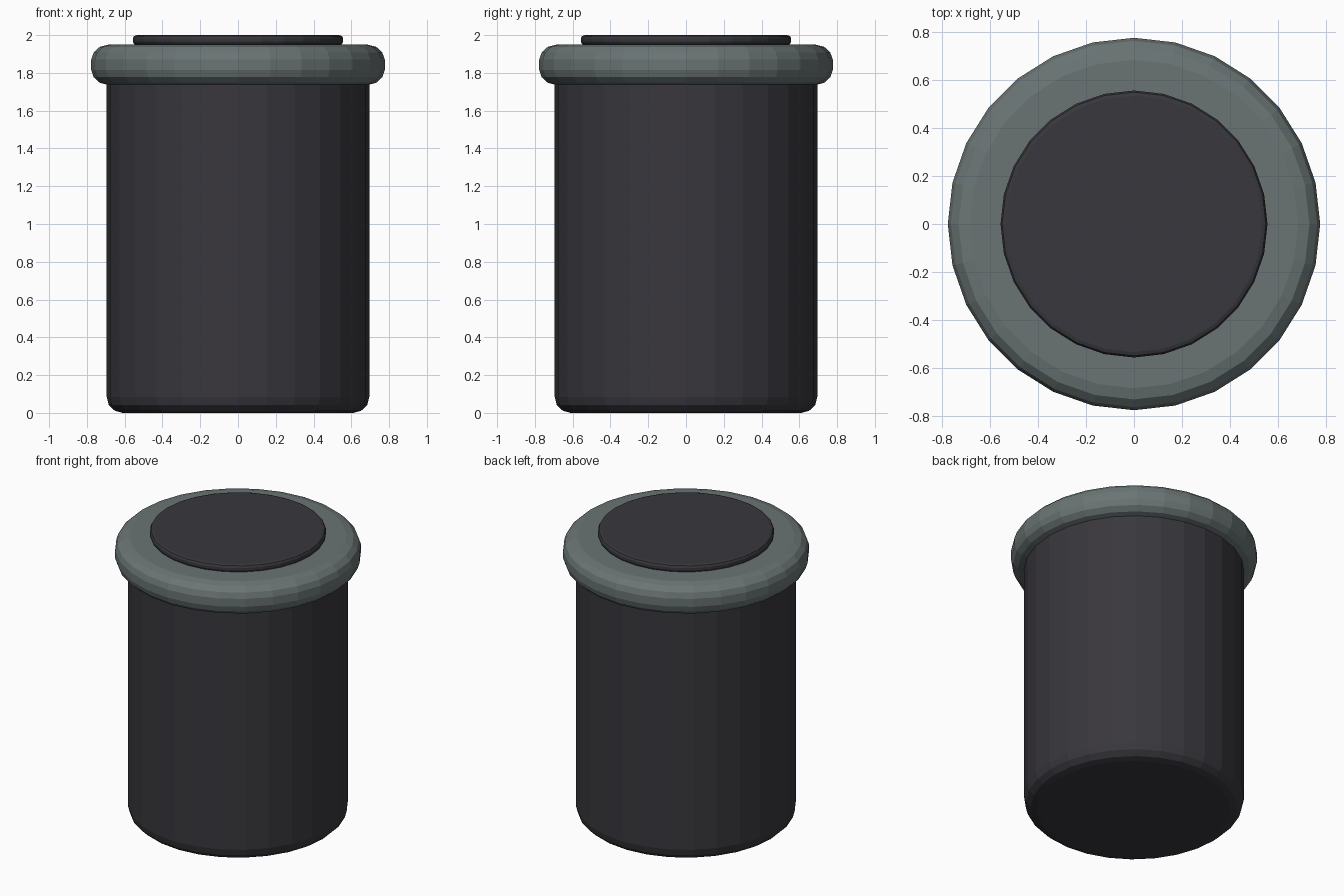
import bpy, bmesh, math

if "Cube" in bpy.data.objects:
    bpy.data.objects.remove(bpy.data.objects["Cube"])

SIDES = 28


def material(name, rgb):
    m = bpy.data.materials.new(name)
    m.diffuse_color = (*rgb, 1)
    m.use_nodes = True
    m.node_tree.nodes["Principled BSDF"].inputs["Base Color"].default_value = m.diffuse_color
    return m


def lathe(name, profile, mat):
    """Revolve (radius, z) points into a closed, flat-shaded solid."""
    bm = bmesh.new()
    rings = []
    for r, z in profile:
        rings.append([bm.verts.new((r * math.cos(2 * math.pi * i / SIDES),
                                    r * math.sin(2 * math.pi * i / SIDES), z))
                      for i in range(SIDES)])
    for a, b in zip(rings, rings[1:]):
        for i in range(SIDES):
            j = (i + 1) % SIDES
            bm.faces.new((a[i], a[j], b[j], b[i]))
    bm.faces.new(rings[0][::-1])
    bm.faces.new(rings[-1])
    bmesh.ops.recalc_face_normals(bm, faces=bm.faces)
    mesh = bpy.data.meshes.new(name)
    bm.to_mesh(mesh)
    bm.free()
    mesh.materials.append(mat)
    ob = bpy.data.objects.new(name, mesh)
    bpy.context.collection.objects.link(ob)
    return ob


charcoal = material("charcoal", (0.040, 0.038, 0.046))
grey = material("grey_green", (0.145, 0.175, 0.175))

# Main container with a rounded lower edge
lathe("body", [(0.61, 0), (0.652, 0.011), (0.684, 0.042), (0.695, 0.085),
               (0.695, 1.80)], charcoal)

# Thick rounded collar
lathe("rim", [(0.685, 1.735), (0.732, 1.748), (0.764, 1.777), (0.777, 1.815),
              (0.777, 1.87), (0.764, 1.908), (0.732, 1.938), (0.685, 1.95)], grey)

# Thin disc lid on top
lathe("lid", [(0.535, 1.945), (0.55, 1.952), (0.557, 1.965), (0.557, 1.982),
              (0.55, 1.995), (0.535, 2.0)], charcoal)
